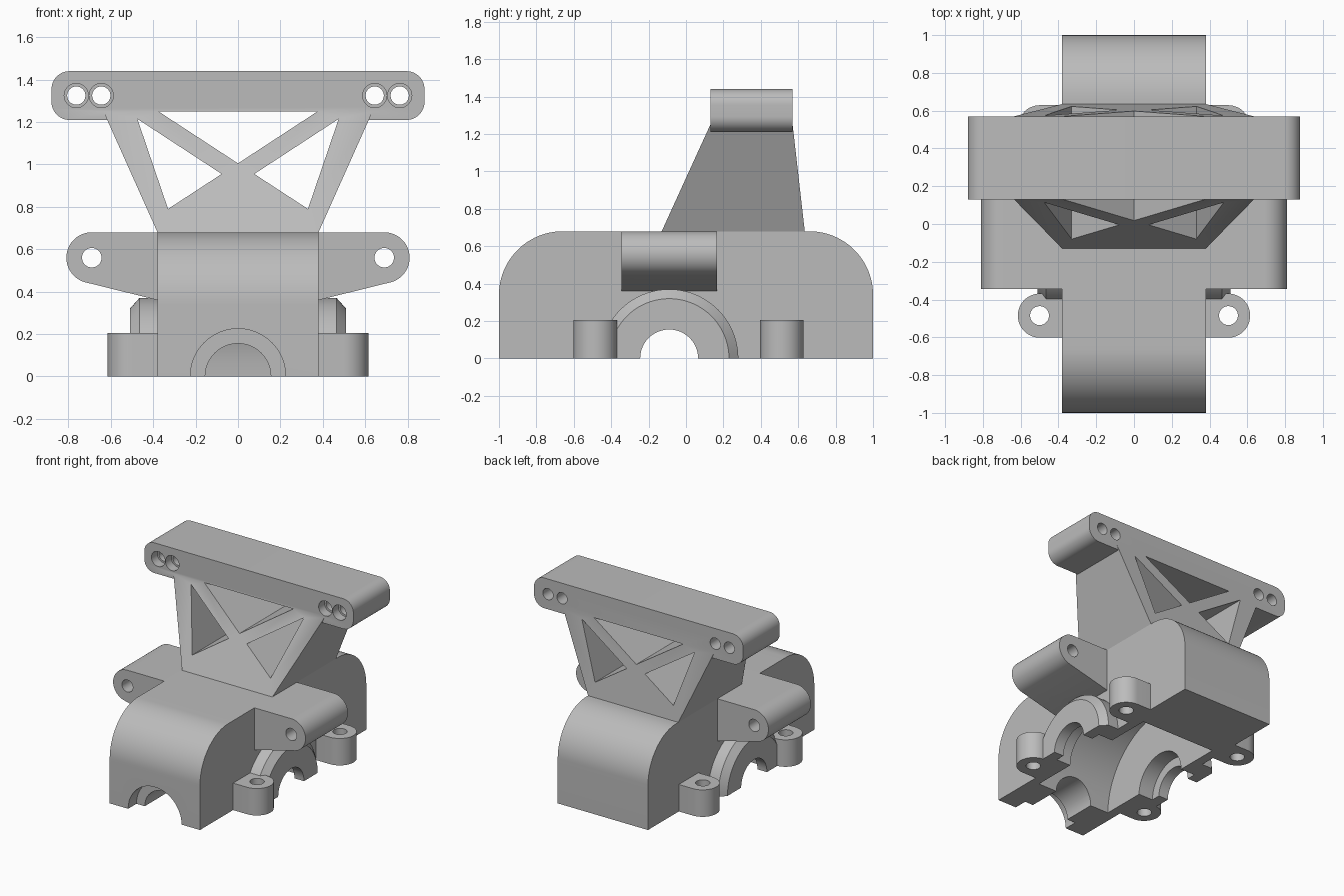
import bpy, bmesh
from math import sin, cos, radians, pi
from mathutils import Vector

old = bpy.data.objects.get("Cube")
if old:
    bpy.data.objects.remove(old, do_unlink=True)

grey = bpy.data.materials.new("plain grey")
grey.use_nodes = True
COLOUR = (0.5, 0.5, 0.5, 1)
grey.diffuse_color = COLOUR
grey.node_tree.nodes["Principled BSDF"].inputs["Base Color"].default_value = COLOUR


def arc(cu, cv, r, start, end, steps=24):
    """Points along an arc, angles in degrees."""
    return [(cu + r * cos(radians(start + (end - start) * i / steps)),
             cv + r * sin(radians(start + (end - start) * i / steps)))
            for i in range(steps + 1)]


def place(points, axis, t):
    """Put a flat profile on the plane at t along the axis."""
    order = {"X": lambda u, v: (t, u, v),
             "Y": lambda u, v: (u, t, v),
             "Z": lambda u, v: (u, v, t)}[axis]
    return [Vector(order(u, v)) for u, v in points]


def loft(name, rings):
    """Closed solid through matching rings."""
    bm = bmesh.new()
    loops = [[bm.verts.new(p) for p in ring] for ring in rings]
    n = len(loops[0])
    bm.faces.new(loops[0])
    bm.faces.new(loops[-1])
    for a, b in zip(loops, loops[1:]):
        for i in range(n):
            j = (i + 1) % n
            bm.faces.new((a[i], a[j], b[j], b[i]))
    bmesh.ops.recalc_face_normals(bm, faces=bm.faces)
    mesh = bpy.data.meshes.new(name)
    bm.to_mesh(mesh)
    bm.free()
    mesh.materials.append(grey)
    ob = bpy.data.objects.new(name, mesh)
    bpy.context.collection.objects.link(ob)
    return ob


def prism(name, points, axis, lo, hi):
    return loft(name, [place(points, axis, lo), place(points, axis, hi)])


def cylinder(u, v, r, axis, lo, hi):
    return prism("cutter", arc(u, v, r, 0, 360 - 7.5, 47), axis, lo, hi)


def combine(target, other, operation):
    mod = target.modifiers.new("join", "BOOLEAN")
    mod.operation = operation
    mod.solver = "EXACT"
    mod.object = other
    other.hide_render = True
    bpy.context.view_layer.objects.active = target
    bpy.ops.object.modifier_apply(modifier=mod.name)
    bpy.data.objects.remove(other, do_unlink=True)


def add(target, other):
    combine(target, other, "UNION")


def cut(target, other):
    combine(target, other, "DIFFERENCE")


def flip(points, side):
    return [(u * side, v) for u, v in points]


# Housing block with rounded top ends
AXLE_Y = -0.09
housing = prism("gear_housing",
                [(-1, 0), (1, 0)] + arc(0.66, 0.34, 0.34, 0, 90)
                + arc(-0.66, 0.34, 0.34, 90, 180), "X", -0.38, 0.38)

LUG_YS = (-0.485, 0.512)
ROOT = 0.35
for side in (-1, 1):
    # Chamfered axle boss
    wide = arc(AXLE_Y, 0, 0.37, 0, 180, 40)
    narrow = arc(AXLE_Y, 0, 0.32, 0, 180, 40)
    add(housing, loft("axle_boss", [place(wide, "X", side * ROOT),
                                    place(wide, "X", side * 0.465),
                                    place(narrow, "X", side * 0.51)]))
    # Side arm with rounded tip
    arm = [(ROOT, 0.68)] + arc(0.69, 0.56, 0.12, 90, -74) + [(0.38, 0.36), (ROOT, 0.36)]
    add(housing, prism("side_arm", flip(arm, side), "Y", -0.345, 0.165))
    # Screw lugs
    for y in LUG_YS:
        lug = [(ROOT, y - 0.117)] + arc(0.498, y, 0.117, -90, 90) + [(ROOT, y + 0.117)]
        add(housing, prism("screw_lug", flip(lug, side), "Z", 0, 0.205))

# Gear cavity, axle bore and input shaft bore
cut(housing, cylinder(AXLE_Y, 0, 0.56, "X", -0.31, 0.31))
cut(housing, cylinder(AXLE_Y, 0, 0.225, "X", -0.43, 0.43))
cut(housing, cylinder(AXLE_Y, 0, 0.155, "X", -0.6, 0.6))
cut(housing, cylinder(0, 0, 0.155, "Y", -1.1, -0.4))
cut(housing, cylinder(0, 0, 0.225, "Y", -1.1, -0.9))

# Screw and pivot holes
for side in (-1, 1):
    cut(housing, cylinder(side * 0.69, 0.56, 0.046, "Y", -0.5, 0.3))
    for y in LUG_YS:
        cut(housing, cylinder(side * 0.5, y, 0.05, "Z", -0.1, 0.3))

# Top bar with rounded corners
X, LOW, HIGH, R = 0.88, 1.21, 1.44, 0.085
bar = (arc(X - R, HIGH - R, R, 90, 0, 12) + arc(X - R, LOW + R, R, 0, -90, 12)
       + arc(R - X, LOW + R, R, -90, -180, 12) + arc(R - X, HIGH - R, R, 180, 90, 12))
tower = prism("shock_tower", bar, "Y", 0.13, 0.57)


# Tapered tower under the bar
def tower_ring(z):
    k = (z - 0.68) / 0.57
    x, front, back = 0.38 + 0.255 * k, -0.13 + 0.26 * k, 0.635 - 0.065 * k
    return place([(-x, front), (x, front), (x, back), (-x, back)], "Z", z)


add(tower, loft("tower_block", [tower_ring(0.65), tower_ring(1.26)]))

# Triangular truss openings
cut(tower, prism("cutter", [(-0.375, 1.25), (0.375, 1.25), (0, 1.005)], "Y", -0.5, 1))
for side in (-1, 1):
    window = [(0.475, 1.215), (0.33, 0.79), (0.077, 0.955)]
    cut(tower, prism("cutter", flip(window, side), "Y", -0.5, 1))
    # Stepped holes through the bar ends
    for x in (0.645, 0.763):
        cut(tower, cylinder(side * x, 1.325, 0.043, "Y", 0, 0.7))
        cut(tower, cylinder(side * x, 1.325, 0.057, "Y", 0, 0.2))

# Smooth curved walls, keep edges crisp
for ob in (housing, tower):
    bpy.ops.object.select_all(action="DESELECT")
    ob.select_set(True)
    bpy.context.view_layer.objects.active = ob
    bpy.ops.object.shade_smooth_by_angle(angle=radians(25))
